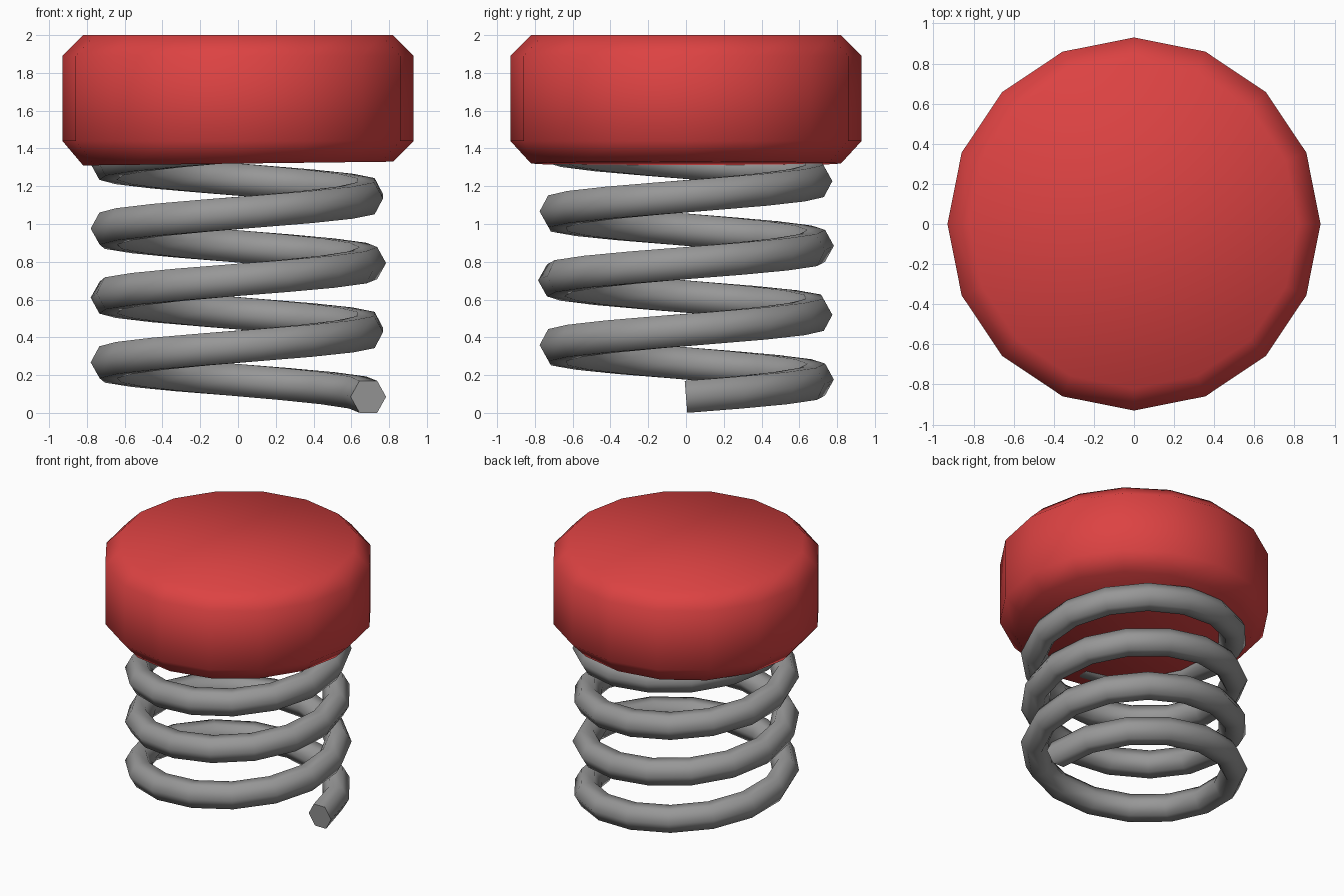
import bpy, bmesh, math

if "Cube" in bpy.data.objects:
    bpy.data.objects.remove(bpy.data.objects["Cube"])

def material(name, rgb):
    m = bpy.data.materials.new(name)
    m.diffuse_color = (*rgb, 1)
    m.use_nodes = True
    m.node_tree.nodes["Principled BSDF"].inputs["Base Color"].default_value = m.diffuse_color
    return m

def skin(name, rings, mat):
    """Join rings of points into a closed tube with capped ends."""
    bm = bmesh.new()
    loops = [[bm.verts.new(p) for p in ring] for ring in rings]
    for a, b in zip(loops, loops[1:]):
        n = len(a)
        for i in range(n):
            j = (i + 1) % n
            bm.faces.new((a[i], a[j], b[j], b[i]))
    bm.faces.new(loops[0][::-1])
    bm.faces.new(loops[-1])
    bmesh.ops.recalc_face_normals(bm, faces=bm.faces)
    me = bpy.data.meshes.new(name)
    bm.to_mesh(me)
    bm.free()
    me.materials.append(mat)
    ob = bpy.data.objects.new(name, me)
    bpy.context.collection.objects.link(ob)
    bpy.ops.object.select_all(action='DESELECT')
    ob.select_set(True)
    bpy.context.view_layer.objects.active = ob
    bpy.ops.object.shade_smooth_by_angle(angle=math.radians(62))
    return ob

red = material("red", (0.72, 0.055, 0.055))
grey = material("grey", (0.31, 0.31, 0.31))

# Cap: 16-sided chamfered drum, underside tilted slightly along x
def cap_ring(r, z, tilt=0.0):
    return [(r * math.cos(math.tau * i / 16), r * math.sin(math.tau * i / 16),
             z + tilt * math.cos(math.tau * i / 16)) for i in range(16)]

skin("cap", [cap_ring(0.82, 1.32, 0.01), cap_ring(0.93, 1.44),
             cap_ring(0.93, 1.89), cap_ring(0.82, 2.0)], red)

# Spring: hexagonal wire swept up a helix, its top end buried in the cap
R, PITCH, PER_TURN, STEPS = 0.69, 0.354, 15.5, 62
slope = math.atan(PITCH / (math.tau * R))

def wire_ring(k):
    a = math.tau * k / PER_TURN
    ring = []
    for i in range(6):
        t = math.tau * i / 6
        r = R + 0.094 * math.cos(t)
        h = 0.098 * math.sin(t)
        back = -h * math.sin(slope)          # keep the section square to the wire
        ring.append((r * math.cos(a) - back * math.sin(a),
                     r * math.sin(a) + back * math.cos(a),
                     0.085 + PITCH * k / PER_TURN + h * math.cos(slope)))
    return ring

skin("spring", [wire_ring(k) for k in range(STEPS + 1)], grey)
